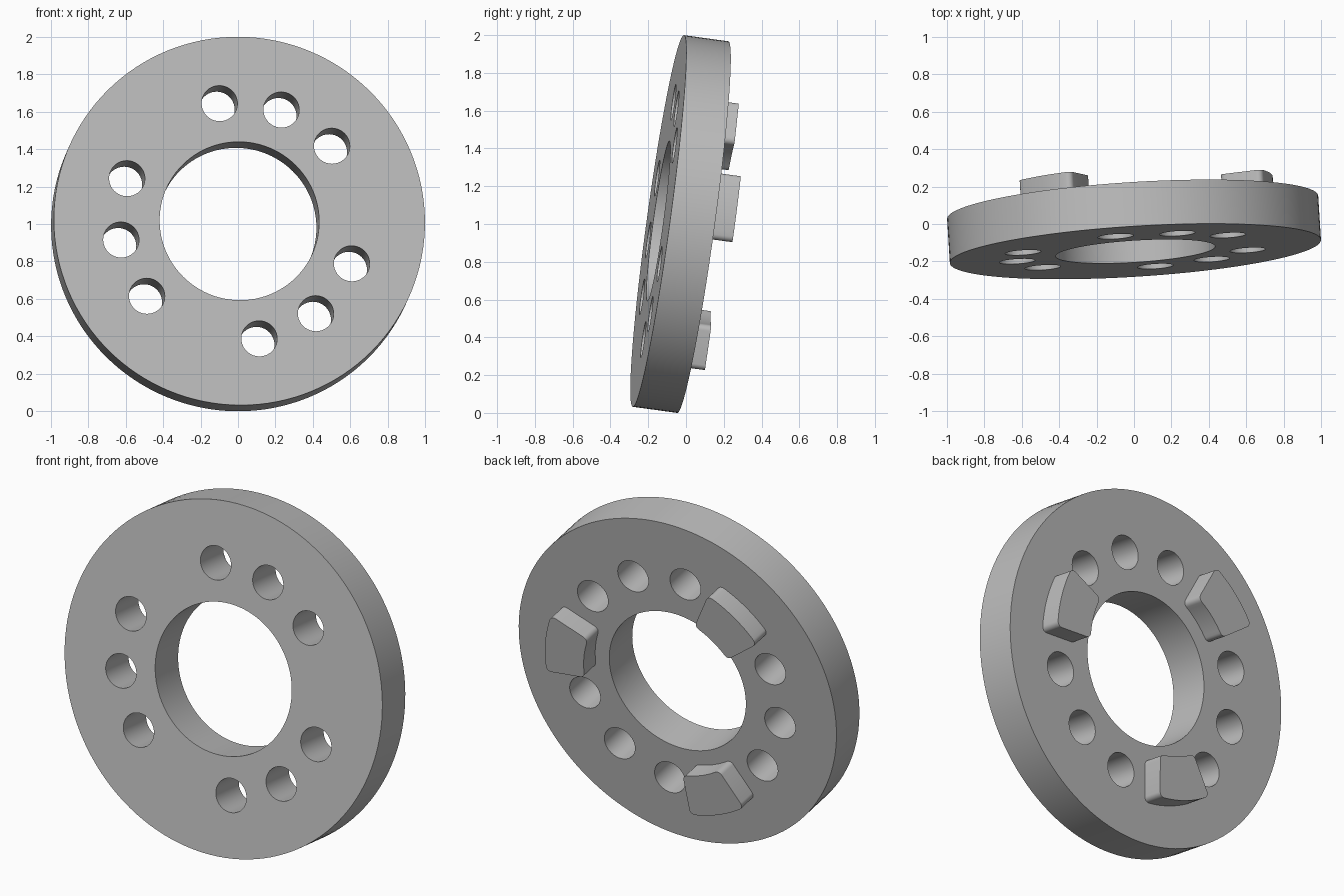
import bpy, bmesh
from math import sin, cos, pi, radians
from mathutils import Vector, Matrix

cube = bpy.data.objects.get("Cube")
if cube:
    bpy.data.objects.remove(cube, do_unlink=True)

# Material
grey = bpy.data.materials.new("plain grey")
grey.use_nodes = True
COLOUR = (0.5, 0.5, 0.5, 1)
grey.diffuse_color = COLOUR
grey.node_tree.nodes["Principled BSDF"].inputs["Base Color"].default_value = COLOUR

# Tilted frame: local y runs along the ring axis, from front to back
AXIS = Vector((-0.062, 0.9888, -0.136)).normalized()
TILT = Vector((0, 1, 0)).rotation_difference(AXIS).to_matrix().to_4x4()
FRAME = Matrix.Translation((0.0075, -0.1465, 1.016)) @ TILT

THICK, LUG_HEIGHT = 0.238, 0.12
PITCH = 0.642
FIRST = 9.3


def circle(cx, cz, r, n):
    return [(cx + r * cos(2 * pi * i / n), cz + r * sin(2 * pi * i / n)) for i in range(n)]


def polar(r, a):
    return r * cos(a), r * sin(a)


def plate(name, loops, y0, y1):
    """Fill nested outlines, extrude them along the axis and tilt the result."""
    bm = bmesh.new()
    edges = []
    for loop in loops:
        vs = [bm.verts.new((x, y0, z)) for x, z in loop]
        edges += [bm.edges.new((v, vs[i - 1])) for i, v in enumerate(vs)]
    bmesh.ops.triangle_fill(bm, edges=edges, use_beauty=True, use_dissolve=False)
    ext = bmesh.ops.extrude_face_region(bm, geom=bm.faces[:], use_keep_orig=True)
    moved = [g for g in ext["geom"] if isinstance(g, bmesh.types.BMVert)]
    bmesh.ops.translate(bm, verts=moved, vec=(0, y1 - y0, 0))
    bmesh.ops.recalc_face_normals(bm, faces=bm.faces[:])
    me = bpy.data.meshes.new(name)
    bm.to_mesh(me)
    bm.free()
    me.materials.append(grey)
    ob = bpy.data.objects.new(name, me)
    bpy.context.collection.objects.link(ob)
    ob.matrix_world = FRAME
    bpy.ops.object.select_all(action='DESELECT')
    ob.select_set(True)
    bpy.context.view_layer.objects.active = ob
    bpy.ops.object.shade_smooth_by_angle(angle=radians(30))
    return ob


def sector(mid, half, r_in, r_out, fillet):
    """Ring sector outline with rounded corners."""
    pts = []
    corners = [(1, r_out - fillet, 0), (-1, r_out - fillet, 1),
               (-1, r_in + fillet, 2), (1, r_in + fillet, 3)]
    for side, rc, quarter in corners:
        ac = side * (half - fillet / rc)
        for k in range(7):
            phi = (quarter + k / 6) * pi / 2
            pts.append((rc + fillet * sin(phi), ac + fillet * cos(phi) / rc))
    # Subdivide the long inner and outer arcs
    out = []
    for i, (r, a) in enumerate(pts):
        r2, a2 = pts[(i + 1) % len(pts)]
        steps = 12 if abs(r - r2) < 1e-6 and abs(a - a2) > half / 2 else 1
        out += [polar(r, mid + a + (a2 - a) * s / steps) for s in range(steps)]
    return out


# Ring body: twelve-step bolt circle, every fourth step carries a lug instead
outlines = [circle(0, 0, 0.993, 128), circle(0, 0, 0.427, 96)]
for step in range(12):
    angle = radians(FIRST + 30 * step)
    if step % 4:
        outlines.append(circle(*polar(PITCH, angle), 0.096, 40))
    else:
        plate(f"back_lug_{step // 4 + 1}",
              [sector(angle, radians(14.1), 0.515, 0.757, 0.03)],
              THICK - 0.01, THICK + LUG_HEIGHT)
plate("ring_body", outlines, 0, THICK)
